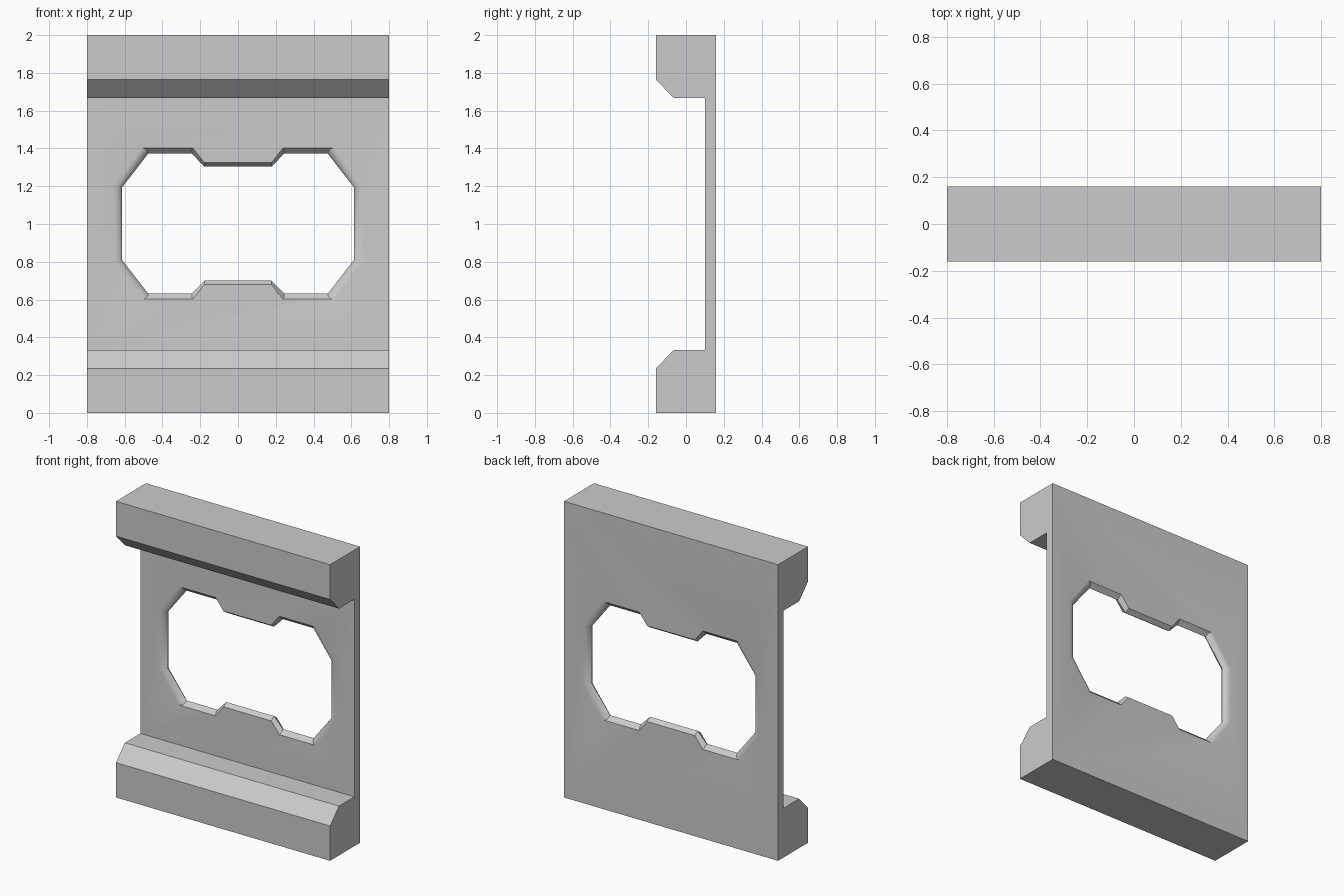
import bpy, bmesh, math

if "Cube" in bpy.data.objects:
    bpy.data.objects.remove(bpy.data.objects["Cube"])


def loft(name, rings):
    """Solid skinned through a list of equal-length closed rings."""
    bm = bmesh.new()
    loops = [[bm.verts.new(p) for p in ring] for ring in rings]
    for a, b in zip(loops, loops[1:]):
        for i in range(len(a)):
            j = (i + 1) % len(a)
            bm.faces.new((a[i], a[j], b[j], b[i]))
    bm.faces.new(loops[0][::-1])
    bm.faces.new(loops[-1])
    bmesh.ops.recalc_face_normals(bm, faces=bm.faces)
    mesh = bpy.data.meshes.new(name)
    bm.to_mesh(mesh)
    bm.free()
    obj = bpy.data.objects.new(name, mesh)
    bpy.context.collection.objects.link(obj)
    return obj


# Bracket body: side profile (y, z) with two chamfered rails, extruded in x
lower = [(0.16, 0), (-0.16, 0), (-0.16, 0.235), (-0.065, 0.333), (0.10, 0.333)]
profile = lower + [(y, 2 - z) for y, z in reversed(lower)]
body = loft("rail_bracket", [[(x, y, z) for y, z in profile] for x in (-0.8, 0.8)])

# Window outline: one quarter at the plate faces and at the narrow middle
OUTER = [(0.178, 0.323), (0.238, 0.40), (0.507, 0.40), (0.663, 0.198)]
INNER = [(0.178, 0.302), (0.245, 0.371), (0.475, 0.371), (0.613, 0.193)]
CENTRE_Z, MID_Y, HALF = 1.002, 0.13, 0.03


def window_ring(y, fx, fz):
    q = [(a + (c - a) * fx, b + (d - b) * fz)
         for (a, b), (c, d) in zip(OUTER, INNER)]
    right = q + [(x, -z) for x, z in reversed(q)]
    full = right + [(-x, -z) for x, z in right]
    return [(x, y, CENTRE_Z + z) for x, z in full]


# Cutter: rounded on the side walls, chamfered above and below
rings = [window_ring(0.05, 0, 0)]
STEPS = 8
for i in range(STEPS + 1):
    t = math.pi * i / STEPS
    rings.append(window_ring(MID_Y - HALF * math.cos(t),
                             math.sin(t), 1 - abs(math.cos(t))))
rings.append(window_ring(0.22, 0, 0))
cutter = loft("window_cutter", rings)
cutter.hide_render = True

# Cut the window, then smooth only its rounded walls
mod = body.modifiers.new("window", 'BOOLEAN')
mod.operation = 'DIFFERENCE'
mod.solver = 'EXACT'
mod.object = cutter
bpy.context.view_layer.objects.active = body
body.select_set(True)
bpy.ops.object.modifier_apply(modifier=mod.name)
bpy.data.objects.remove(cutter)
bpy.ops.object.shade_smooth_by_angle(angle=math.radians(30))
